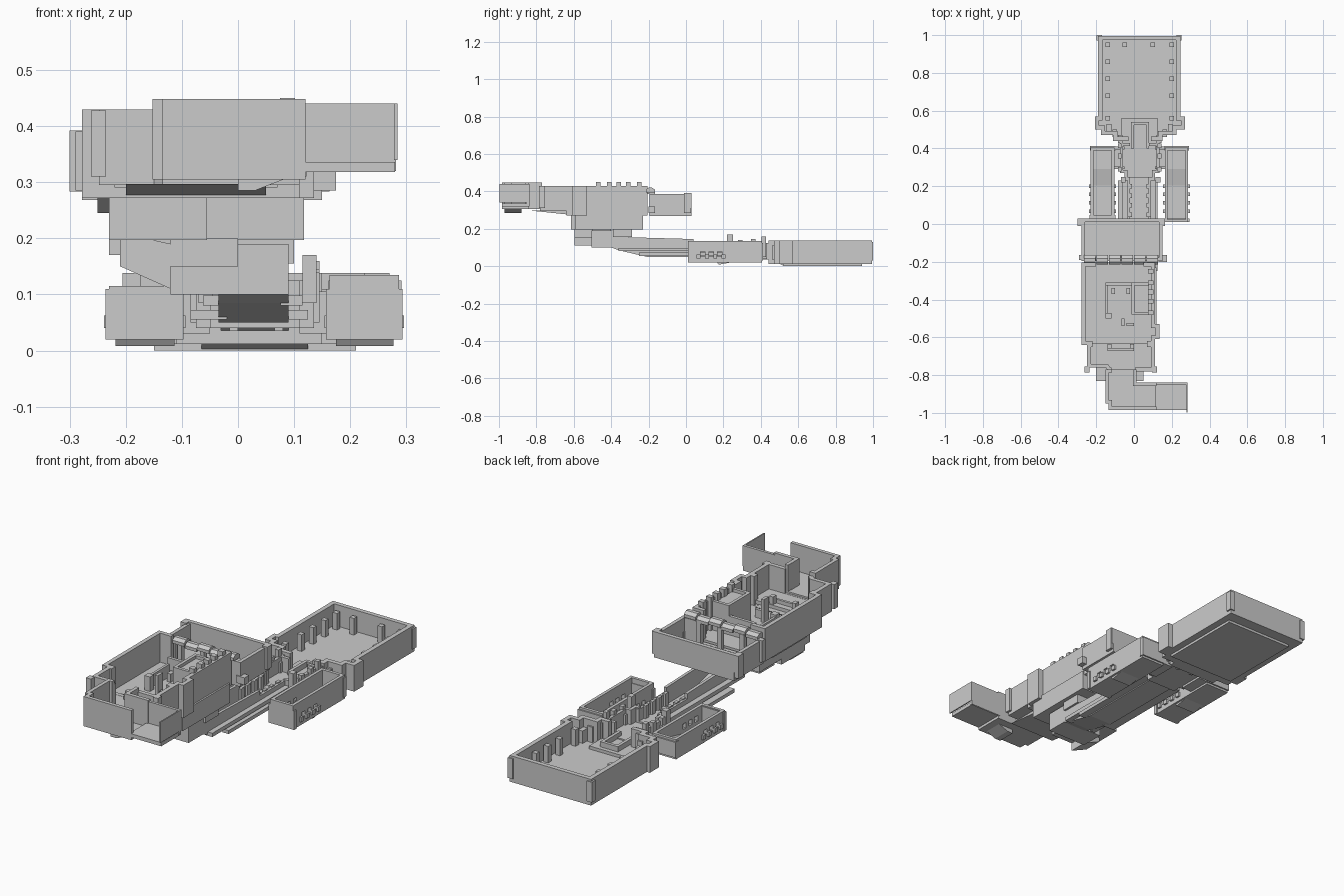
import bpy, bmesh
from mathutils import Vector


def make(name, bm):
    bmesh.ops.recalc_face_normals(bm, faces=bm.faces)
    me = bpy.data.meshes.new(name)
    bm.to_mesh(me)
    bm.free()
    ob = bpy.data.objects.new(name, me)
    bpy.context.collection.objects.link(ob)
    return ob


def boxes(name, items):
    """Joined boxes, each (x0, x1, y0, y1, z0, z1)."""
    bm = bmesh.new()
    for x0, x1, y0, y1, z0, z1 in items:
        vs = bmesh.ops.create_cube(bm, size=1)["verts"]
        for v in vs:
            v.co = Vector((x1 if v.co.x > 0 else x0, y1 if v.co.y > 0 else y0, z1 if v.co.z > 0 else z0))
    return make(name, bm)


def prism(name, axis, a0, a1, prof):
    """Profile extruded along x (prof = y,z) or y (prof = x,z)."""
    bm = bmesh.new()
    pt = (lambda a, p: (a, *p)) if axis == "x" else (lambda a, p: (p[0], a, p[1]))
    r = [[bm.verts.new(pt(a, p)) for p in prof] for a in (a0, a1)]
    n = len(prof)
    bm.faces.new(r[0])
    bm.faces.new(r[1])
    for i in range(n):
        j = (i + 1) % n
        bm.faces.new((r[0][i], r[0][j], r[1][j], r[1][i]))
    return make(name, bm)


def inset(pts, t):
    out = []
    for i, p in enumerate(pts):
        p = Vector(p)
        d1 = (p - Vector(pts[i - 1])).normalized()
        d2 = (Vector(pts[(i + 1) % len(pts)]) - p).normalized()
        n1, n2 = Vector((-d1.y, d1.x)), Vector((-d2.y, d2.x))
        out.append(p + (n1 + n2) * (t / (1 + n1.dot(n2))))
    return out


def tray(name, pts, z0, floor, top, t=0.02, cuts=()):
    """Open-topped walled room from a counter-clockwise outline, with door/window cuts."""
    bm = bmesh.new()
    inn = inset(pts, t)
    rings = [[bm.verts.new((p[0], p[1], z)) for p in ps]
             for ps, z in ((pts, z0), (pts, top), (inn, top), (inn, floor))]
    n = len(pts)
    for a, b in zip(rings, rings[1:]):
        for i in range(n):
            j = (i + 1) % n
            bm.faces.new((a[i], a[j], b[j], b[i]))
    bm.faces.new(rings[0])
    bm.faces.new(rings[-1])
    ob = make(name, bm)
    if cuts:
        c = boxes(name + "_cutter", cuts)
        c.hide_render = True
        m = ob.modifiers.new("openings", "BOOLEAN")
        m.object, m.operation, m.solver = c, "DIFFERENCE", "EXACT"
        bpy.context.view_layer.objects.active = ob
        bpy.ops.object.modifier_apply(modifier=m.name)
        bpy.data.objects.remove(c)
    return ob


def rect(x0, x1, y0, y1):
    return [(x0, y0), (x1, y0), (x1, y1), (x0, y1)]


# Large rear hall with flared entrance
hall = [(-.11, .44), (.15, .44), (.15, .47), (.225, .47), (.225, .5), (.27, .5), (.27, .57),
        (.245, .57), (.245, .995), (-.19, .995), (-.19, .57), (-.206, .57), (-.206, .5),
        (-.175, .5), (-.175, .47), (-.11, .47)]
tray("rear_hall", hall, .012, .035, .138, .022, [(-.03, .09, .4, .48, .036, .2)])
boxes("hall_underside", [(-.15, .21, .52, .94, 0, .013)])
boxes("hall_corner_trim", [(-.198, -.17, .972, 1, .03, .128), (.225, .252, .972, 1, .03, .128)])
posts = []
for y in (.56, .68, .77, .86, .95):
    posts += [(x - .012, x + .012, y - .012, y + .012, .03, .115) for x in (-.14, .2)]
posts += [(x - .012, x + .012, .938, .962, .03, .115) for x in (-.05, .1)]
boxes("hall_posts", posts)
prism("entrance_underside", "x", -.065, .125, [(.43, .05), (.52, .003), (.56, .003), (.56, .05)])

# Entrance steps narrowing towards the corridor
steps = []
for i in range(3):
    y, w = .43 + .03 * i, .03 * i
    steps += [(-.085 - w, -.06 - w, y, y + .04, .035, .125 - .015 * i),
              (.12 + w, .145 + w, y, y + .04, .035, .125 - .015 * i)]
boxes("entrance_steps", steps)

# Central gatehouse and counter
gate = [(-.05, .23), (.11, .23), (.11, .27), (.135, .27), (.135, .43), (-.075, .43), (-.075, .27), (-.05, .27)]
tray("gatehouse", gate, .04, .055, .125, .016, [(-.02, .08, .2, .26, .056, .2), (-.02, .08, .4, .45, .056, .2)])
boxes("gate_posts", [(x - .01, x + .01, y - .012, y + .012, .05, z) for x in (-.075, .135)
                     for y, z in ((.29, .14), (.36, .145), (.415, .16))]
      + [(.115, .14, .22, .25, .085, .17), (-.07, -.045, .22, .25, .085, .15)])
boxes("counter", [(-.015, 0, .4, .535, .035, .075), (.065, .08, .4, .535, .035, .075),
                  (-.015, .08, .525, .54, .035, .075)])

# Long corridor with ledges and rib posts
tray("corridor", rect(-.035, .09, 0, .25), .05, .062, .12, .014, [(-.02, .076, -.1, .3, .063, .2)])
prism("corridor_floor", "x", -.035, .09, [(-.4, .1), (-.36, .085), (-.21, .05), (.24, .05), (.24, .063), (-.18, .066), (-.4, .118)])
for s, xs in (("left", (-.035, -.02, -.062, -.085)), ("right", (.076, .09, .115, .125))):
    a, b, c, d = xs
    prism(s + "_corridor_wall", "x", a, b, [(-.4, .1), (-.2, .055), (.04, .055), (.04, .145), (-.39, .157)])
    boxes(s + "_ledges", [(min(a, c), max(a, c), -.36, .23, .08, .098),
                          (min(b, d), max(b, d), -.25, .23, .055, .072)])
boxes("corridor_ribs", [(x - .008, x + .008, y - .012, y + .012, .06, .125)
                        for x in (-.018, .074) for y in (.05, .1, .15, .2)])

# Two side rooms with rows of windows
for s, x0, x1, y0, top in (("left", -.23, -.103, .03, .115), ("right", .163, .287, .01, .135)):
    wins = [(x0 - .05, x1 + .05, y - .012, y + .012, .052, .078) for y in (.09, .135, .18)]
    tray(s + "_side_room", rect(x0, x1, y0, .405), .02, .036, top, .015, wins)
    boxes(s + "_window_brackets", [(x - .009, x + .009, y - .01, y + .01, .04, .062)
                                   for x in (x0, x1) for y in (.067, .112, .157, .2)])
    boxes(s + "_end_wall", [(x0 - .006, x1 + .006, y0, y0 + .018, .02, .11),
                            (x0 - .002, x1 + .004, .39, .412, .03, top - .01)])
    prism(s + "_inner_ramp", "x", x0 + .015, x1 - .015, [(.2, .035), (.39, .035), (.39, .055), (.29, .055)])
    prism(s + "_under_wedge", "x", x0 + .012, x1 - .01, [(.165, .022), (.175, .008), (.25, .022)])
    inner = x1 if s == "left" else x0
    out = -.05 if s == "left" else .11
    boxes(s + "_passage", [(min(inner, out), max(inner, out), .3, .4, .03, .045),
                           (min(inner, out), max(inner, out), .395, .41, .03, .105),
                           (min(inner, out), max(inner, out), .29, .305, .03, .105)])

# Landing and ramp up to the lower deck
tray("landing", rect(-.12, .09, -.505, -.39), .1, .115, .19, .014, [(-.02, .076, -.42, -.3, .116, .3)])
prism("landing_ramp", "y", -.595, -.5, [(-.12, .11), (-.12, .19), (-.21, .21), (-.21, .15)])
boxes("landing_block", [(-.12, 0, -.595, -.5, .15, .2), (-.12, .1, -.39, -.29, .155, .2)])

# Lower deck under the upper rooms
tray("lower_deck", [(-.23, -.615), (-.055, -.615), (-.055, -.59), (.118, -.59), (.118, -.23), (-.23, -.23)],
     .197, .215, .29, .02)
boxes("lower_deck_step", [(-.23, -.055, -.58, -.4, .17, .2)])

# Main upper room
main = [(-.278, -.64), (.11, -.64), (.11, -.61), (.135, -.61), (.135, -.53), (.11, -.53), (.11, -.205), (-.278, -.205)]
tray("main_room", main, .272, .29, .43, .02, [(-.22, .07, -.7, -.6, .291, .5), (-.2, .05, -.235, -.15, .291, .5)])
boxes("stair_tower", [(-.012, .08, -.48, -.465, .29, .43), (-.012, .08, -.325, -.31, .29, .43),
                      (-.012, .003, -.48, -.31, .29, .43), (-.012, .08, -.48, -.31, .29, .415)])
boxes("wall_posts", [(.075, .102, y - .012, y + .012, .29, .45) for y in (-.47, -.41, -.36, -.31, -.25)])
boxes("room_partitions", [(-.15, -.138, -.5, -.31, .29, .35), (-.15, 0, -.325, -.31, .29, .38),
                          (-.15, -.12, -.5, -.47, .29, .36), (-.065, -.05, -.54, -.5, .29, .4),
                          (-.04, .0, -.54, -.525, .29, .33), (-.12, -.1, -.37, -.34, .29, .33),
                          (-.04, -.02, -.37, -.34, .29, .33)])
prism("room_underside", "x", -.25, -.155, [(-.6, .275), (-.56, .245), (-.3, .245), (-.26, .275)])

# Front upper room
fr = [(-.248, -.76), (-.15, -.76), (-.135, -.78), (.11, -.78), (.11, -.63), (-.248, -.63)]
tray("front_room", fr, .295, .312, .43, .02, [(-.12, .005, -.83, -.74, .313, .5), (-.22, .07, -.67, -.6, .313, .5)])
boxes("front_room_trim", [(-.262, -.235, -.785, -.755, .31, .428), (.095, .122, -.785, -.755, .31, .43)])
boxes("low_bench", [(-.14, -.12, -.66, -.635, .31, .35), (-.02, 0, -.66, -.635, .31, .35),
                    (-.14, 0, -.672, -.66, .31, .33)])
prism("front_underside", "x", -.2, .05, [(-.83, .297), (-.62, .275), (-.6, .297)])

# Front arm bending to the right
arm = [(-.135, -.985), (.12, -.985), (.12, -.84), (.012, -.84), (.012, -.77), (-.152, -.77), (-.152, -.95), (-.135, -.95)]
tray("front_arm", arm, .305, .32, .448, .018, [(-.12, -.005, -.8, -.7, .321, .5), (.08, .15, -.967, -.858, .321, .5)])
boxes("arm_end_walls", [(.11, .282, -.852, -.838, .32, .44), (.278, .284, -.998, -.838, .34, .44),
                        (.11, .28, -.985, -.84, .318, .336)])
prism("arm_ramp", "y", -.97, -.88, [(0, .285), (.03, .285), (.12, .32), (0, .32)])

# Rear balcony room
tray("balcony", rect(-.278, .15, -.195, .03), .268, .285, .385, .018,
     [(-.2, .05, -.25, -.16, .286, .5)])
boxes("balcony_rails", [(-.3, .16, .01, .03, .31, .392), (-.3, -.27, -.01, .028, .283, .392),
                        (.135, .163, -.01, .028, .283, .392), (-.29, -.26, -.19, -.165, .285, .39),
                        (.13, .175, -.2, -.165, .285, .32)])
boxes("balcony_pillars", [(x - .011, x + .011, -.19, -.168, .28, .39) for x in (-.18, -.06, .05)])

# Segmented canopy beam between balcony and main room
for i in range(6):
    x, dz = -.265 + i * .066, .008 * (i % 2)
    prism(f"canopy_{i}", "x", x, x + .062,
          [(-.215, .385 + dz), (-.165, .385 + dz), (-.165, .4 + dz), (-.182, .412 + dz), (-.2, .412 + dz), (-.215, .4 + dz)])
